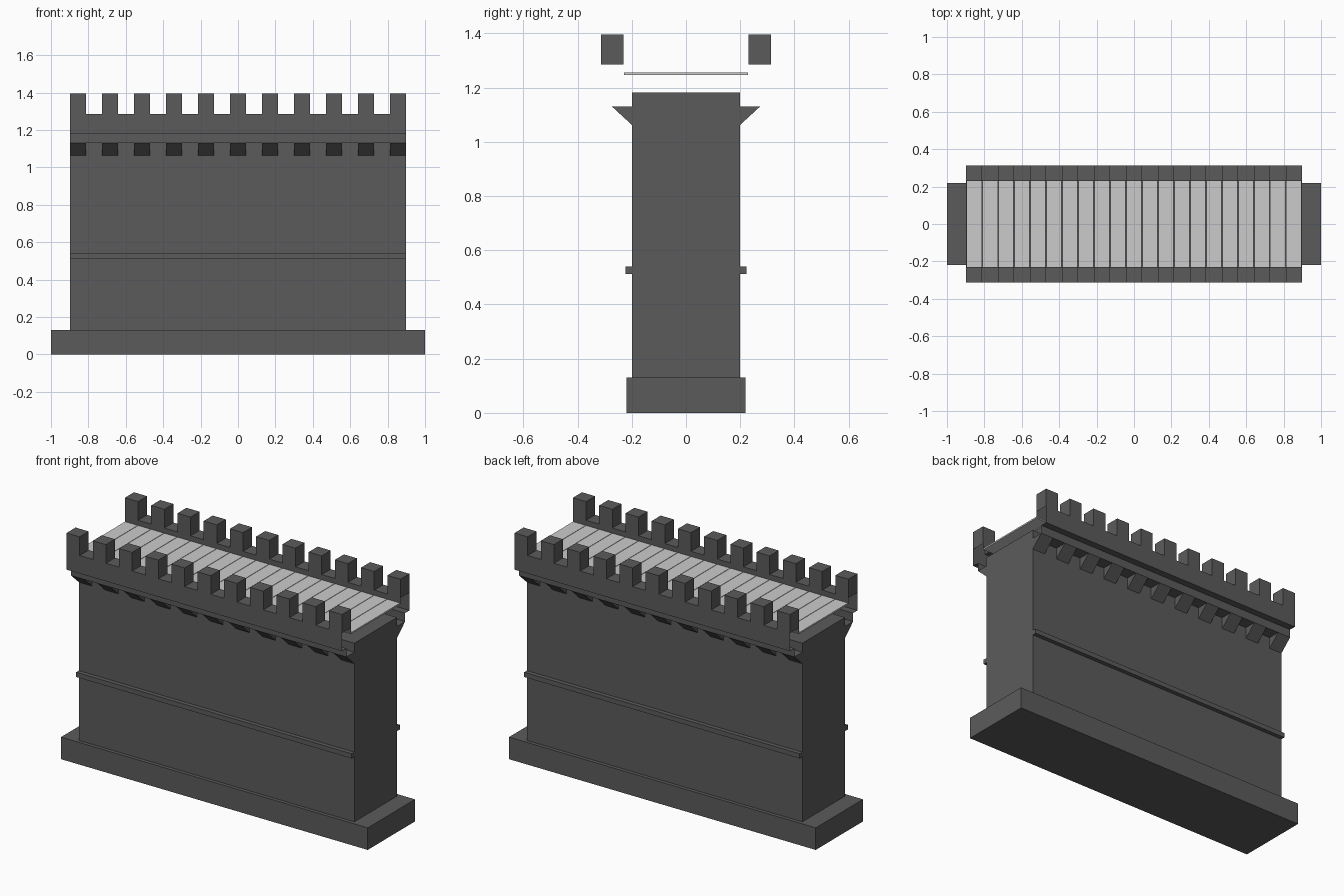
import bpy, bmesh

if "Cube" in bpy.data.objects:
    bpy.data.objects.remove(bpy.data.objects["Cube"])

HALF = 0.898            # half length of the wall
N = 21                  # alternating merlon / gap segments
STEP = 2 * HALF / N


def material(name, value):
    m = bpy.data.materials.new(name)
    m.diffuse_color = (value, value, value, 1)
    m.use_nodes = True
    m.node_tree.nodes["Principled BSDF"].inputs["Base Color"].default_value = m.diffuse_color
    return m


stone = material("dark grey stone", 0.105)
planks = material("pale grey planks", 0.60)


def finish(name, bm, mat):
    mesh = bpy.data.meshes.new(name)
    bm.to_mesh(mesh)
    bm.free()
    mesh.materials.append(mat)
    ob = bpy.data.objects.new(name, mesh)
    bpy.context.collection.objects.link(ob)
    return ob


def prism(bm, profile, x0, x1, caps=True, closed=True):
    """Extrude a (y, z) profile from x0 to x1."""
    a = [bm.verts.new((x0, y, z)) for y, z in profile]
    b = [bm.verts.new((x1, y, z)) for y, z in profile]
    n = len(profile)
    for i in range(n if closed else n - 1):
        j = (i + 1) % n
        bm.faces.new((a[i], a[j], b[j], b[i]))
    if caps:
        bm.faces.new(a[::-1])
        bm.faces.new(b)
        bmesh.ops.recalc_face_normals(bm, faces=bm.faces[:])


def box(bm, x0, x1, y0, y1, z0, z1):
    prism(bm, [(y0, z0), (y1, z0), (y1, z1), (y0, z1)], x0, x1)


# Plinth and main wall
bm = bmesh.new()
box(bm, -1, 1, -0.22, 0.22, 0, 0.13)
finish("plinth", bm, stone)
bm = bmesh.new()
box(bm, -HALF, HALF, -0.199, 0.199, 0.13, 1.183)
finish("wall", bm, stone)

for side, label in ((-1, "front"), (1, "back")):
    # String course half way up
    bm = bmesh.new()
    y0, y1 = sorted((side * 0.199, side * 0.224))
    box(bm, -HALF, HALF, y0, y1, 0.513, 0.541)
    finish(label + "_string_course", bm, stone)

    # Triangular corbels, one under each merlon
    bm = bmesh.new()
    for i in range(0, N, 2):
        x = -HALF + i * STEP
        prism(bm, [(side * 0.199, 1.062), (side * 0.273, 1.13), (side * 0.199, 1.13)],
              x, x + STEP)
    finish(label + "_corbels", bm, stone)

    # Stepped parapet shell with open ends, rising to a merlon on every other segment
    bm = bmesh.new()
    outer, inner, low, high = 0.314, 0.23, 1.286, 1.396
    for i in range(N):
        x0, x1 = -HALF + i * STEP, -HALF + (i + 1) * STEP
        top = [(outer, low), (inner, low)]
        if i % 2 == 0:
            top = [(outer, low), (outer, high), (inner, high), (inner, low)]
            for x, d in ((x0, -1), (x1, 1)):        # merlon cheeks
                v = [bm.verts.new((x, side * y, z)) for y, z in top]
                bm.faces.new(v if d * side > 0 else v[::-1])
        prof = [(0.199, 1.13), (0.273, 1.13), (0.273, 1.18), (outer, 1.18)] + top + [(inner, 1.25)]
        prof = [(side * y, z) for y, z in prof]
        prism(bm, prof if side > 0 else prof[::-1], x0, x1, caps=False, closed=False)
    bmesh.ops.remove_doubles(bm, verts=bm.verts[:], dist=1e-4)
    finish(label + "_parapet", bm, stone)

# Walkway of cross planks
bm = bmesh.new()
for i in range(N):
    x = -HALF + i * STEP
    box(bm, x + 0.0015, x + STEP - 0.0015, -0.229, 0.229, 1.247, 1.256)
finish("walkway_planks", bm, planks)
